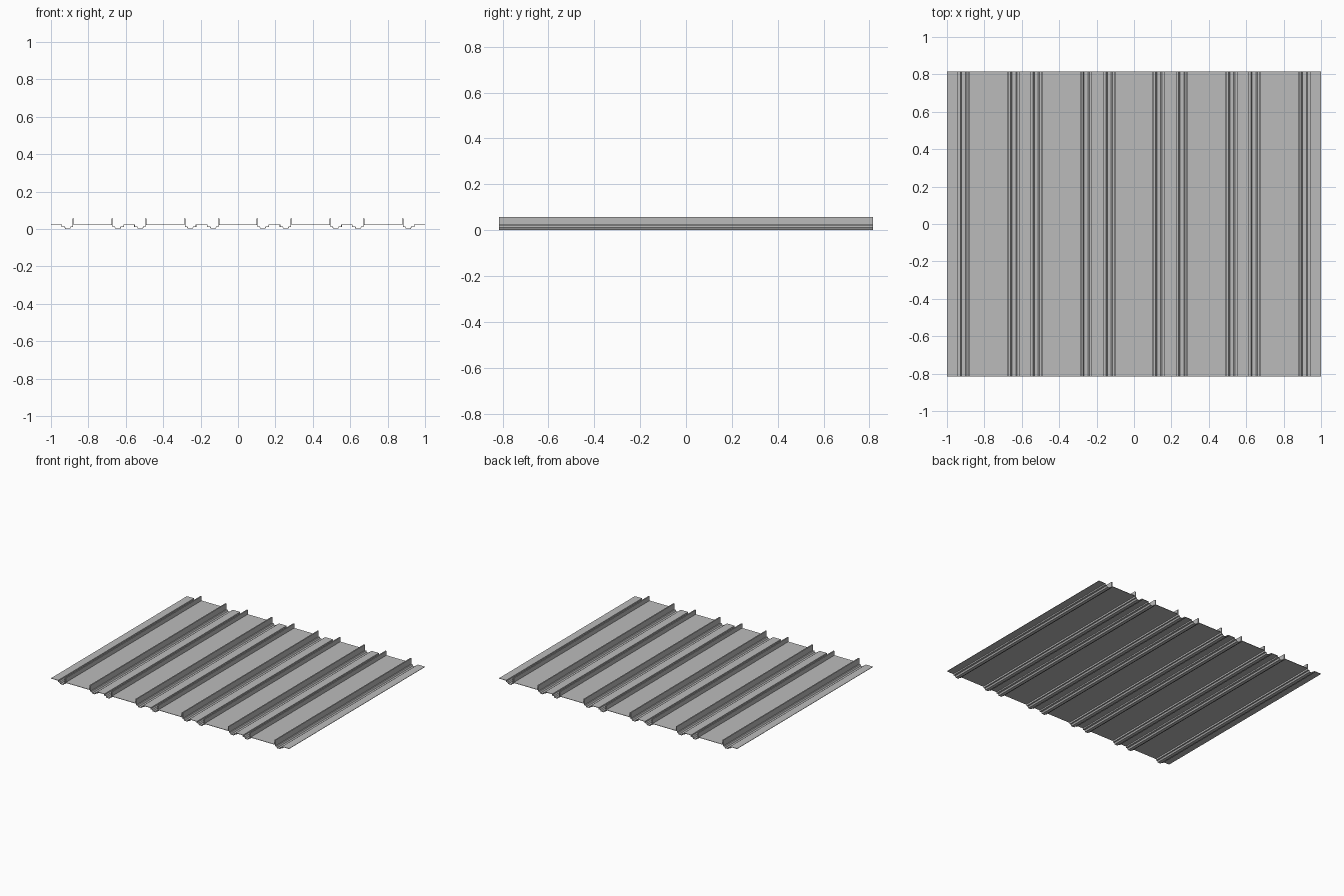
import bpy
import bmesh

# Remove the default cube
cube = bpy.data.objects.get("Cube")
if cube:
    bpy.data.objects.remove(cube, do_unlink=True)

HALF_LENGTH = 0.815
THICKNESS = 0.003
FLAT = 0.024   # pan height
TOP = 0.057    # rib height
STEP = 0.014   # shoulder on each side of the groove

# Galvanised steel
steel = bpy.data.materials.new("grey_steel")
steel.use_nodes = True
steel.diffuse_color = (0.5, 0.5, 0.5, 1)
steel.node_tree.nodes["Principled BSDF"].inputs["Base Color"].default_value = (0.5, 0.5, 0.5, 1)

# Folded rib and the stepped groove beside it, as offset and height
RIB = [(0, FLAT), (0, TOP), (0.009, TOP), (0.009, STEP), (0.018, STEP),
       (0.024, THICKNESS), (0.045, THICKNESS), (0.051, STEP),
       (0.064, STEP), (0.064, FLAT)]


def rib_points(x, side):
    """Rib at x whose groove lies towards side, listed by rising x."""
    points = [(x + side * d, z) for d, z in RIB]
    return points if side > 0 else points[::-1]


# Half profile, with grooves alternately outward and inward
half = []
for x, side in ((0.098, 1), (0.29, -1), (0.488, 1), (0.677, -1), (0.876, 1)):
    half += rib_points(x, side)
half.append((1.0, FLAT))
profile = [(-x, z) for x, z in reversed(half)] + half

# Sheet extruded along its length
bm = bmesh.new()
front = [bm.verts.new((x, -HALF_LENGTH, z)) for x, z in profile]
back = [bm.verts.new((x, HALF_LENGTH, z)) for x, z in profile]
for i in range(len(profile) - 1):
    bm.faces.new((front[i], front[i + 1], back[i + 1], back[i]))
mesh = bpy.data.meshes.new("ribbed_sheet")
bm.to_mesh(mesh)
bm.free()
mesh.materials.append(steel)

sheet = bpy.data.objects.new("ribbed_sheet", mesh)
bpy.context.collection.objects.link(sheet)

# Metal thickness on the underside
solid = sheet.modifiers.new("thickness", "SOLIDIFY")
solid.thickness = THICKNESS
solid.offset = -1
solid.use_even_offset = True
